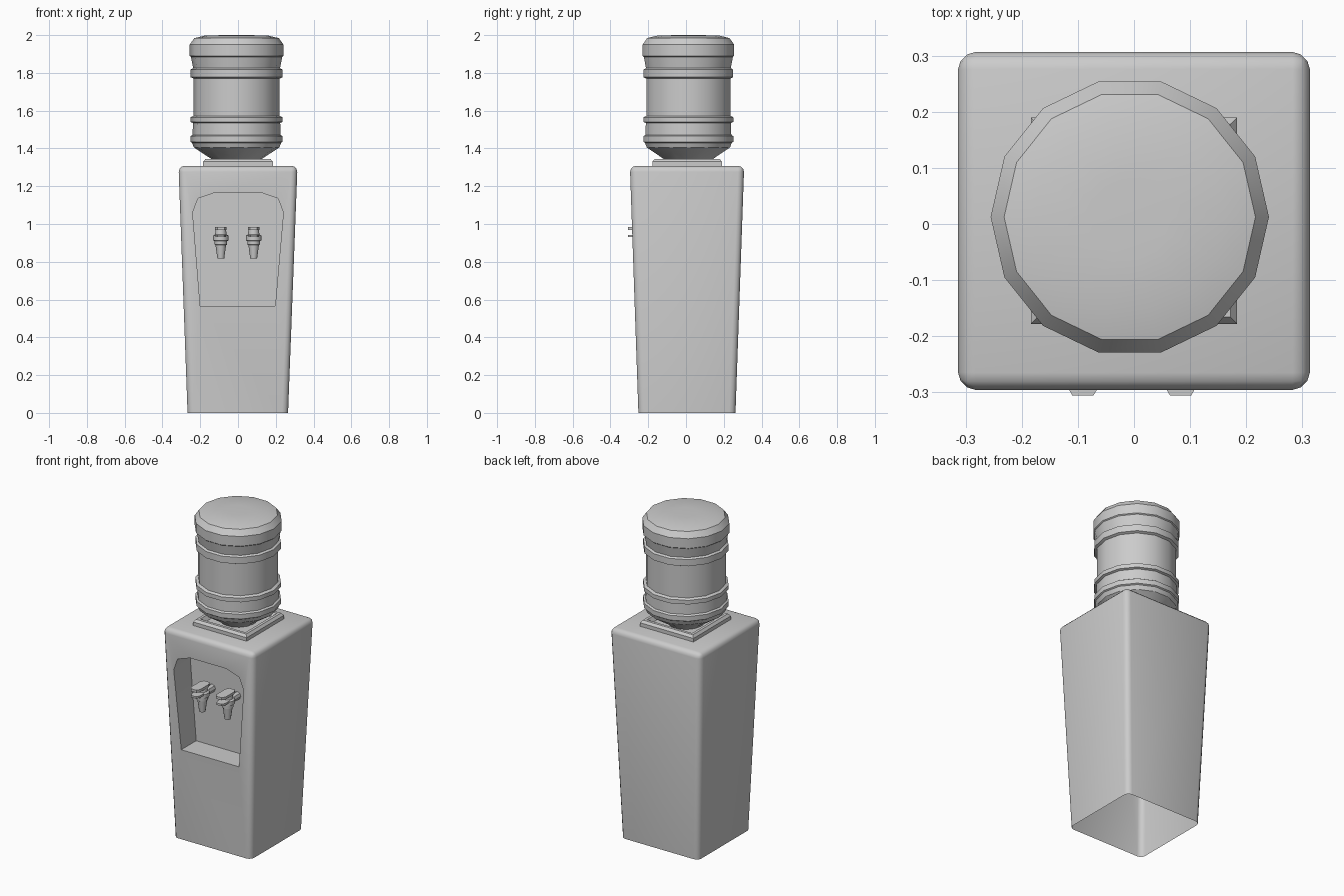
import bpy, bmesh
from math import cos, sin, pi, radians

if "Cube" in bpy.data.objects:
    bpy.data.objects.remove(bpy.data.objects["Cube"])


def finish(name, bm, angle=32):
    bmesh.ops.recalc_face_normals(bm, faces=bm.faces)
    me = bpy.data.meshes.new(name)
    bm.to_mesh(me)
    bm.free()
    ob = bpy.data.objects.new(name, me)
    bpy.context.collection.objects.link(ob)
    bpy.ops.object.select_all(action='DESELECT')
    ob.select_set(True)
    bpy.context.view_layer.objects.active = ob
    if angle:
        bpy.ops.object.shade_smooth_by_angle(angle=radians(angle))
    return ob


def loft(bm, rings, cap_start=True, cap_end=True):
    vs = [[bm.verts.new(p) for p in r] for r in rings]
    n = len(vs[0])
    for a, b in zip(vs, vs[1:]):
        for i in range(n):
            j = (i + 1) % n
            bm.faces.new((a[i], a[j], b[j], b[i]))
    if cap_start:
        bm.faces.new(vs[0][::-1])
    if cap_end:
        bm.faces.new(vs[-1])


def circle(cx, cy, z, r, n):
    return [(cx + r * cos(2 * pi * i / n), cy + r * sin(2 * pi * i / n), z) for i in range(n)]


def rect(x0, x1, y0, y1, z):
    return [(x0, y0, z), (x1, y0, z), (x1, y1, z), (x0, y1, z)]


# Tapered cabinet with rounded corners
bm = bmesh.new()
loft(bm, [rect(-.267, .265, -.252, .262, 0), rect(-.315, .315, -.297, .308, 1.308)])
edges = [e for e in bm.edges if max(v.co.z for v in e.verts) > 0.1]
bmesh.ops.bevel(bm, geom=edges, offset=.032, offset_type='OFFSET', segments=3,
                profile=.5, affect='EDGES', clamp_overlap=True)
cabinet = finish("cabinet", bm, 0)

# Dispensing alcove cut into the front
outline = [(-.2, .567), (.197, .567), (.24, 1.06), (.212, 1.135), (.125, 1.165),
           (-.125, 1.165), (-.212, 1.135), (-.24, 1.06)]
bm = bmesh.new()
loft(bm, [[(x, y, z) for x, z in outline] for y in (-.5, -.125)])
cutter = finish("alcove_cutter", bm, 0)
cutter.hide_render = True
mod = cabinet.modifiers.new("alcove", 'BOOLEAN')
mod.object = cutter
mod.operation = 'DIFFERENCE'
mod.solver = 'EXACT'
bpy.context.view_layer.objects.active = cabinet
bpy.ops.object.modifier_apply(modifier=mod.name)
bpy.data.objects.remove(cutter)

# Open underside
bm = bmesh.new()
bm.from_mesh(cabinet.data)
under = [f for f in bm.faces if all(v.co.z < .001 for v in f.verts)]
bmesh.ops.delete(bm, geom=under, context='FACES')
bm.to_mesh(cabinet.data)
bm.free()
bpy.ops.object.select_all(action='DESELECT')
cabinet.select_set(True)
bpy.ops.object.shade_smooth_by_angle(angle=radians(35))

# Square bottle seat with a sunken middle
bm = bmesh.new()
seat = [(.184, 1.3), (.184, 1.33), (.172, 1.345), (.155, 1.345), (.14, 1.32)]
loft(bm, [rect(-h, h, .006 - h, .006 + h, z) for h, z in seat], cap_start=False)
finish("bottle_seat", bm)

# Fourteen-sided bottle with raised ribs
profile = [(.10, 1.315), (.13, 1.342), (.226, 1.405), (.236, 1.43), (.244, 1.435), (.244, 1.465),
           (.233, 1.472), (.231, 1.535), (.244, 1.54), (.244, 1.565), (.228, 1.573),
           (.228, 1.77), (.243, 1.777), (.243, 1.818), (.23, 1.825), (.242, 1.885),
           (.248, 1.89), (.248, 1.95), (.224, 1.984), (.17, 1.997), (.07, 2.0)]
bm = bmesh.new()
loft(bm, [circle(-.0075, .0125, z, r, 14) for r, z in profile])
finish("bottle", bm)


# Taps: spout, collar, feed pipe and two forward lever plates
def plate(bm, x, z, half, thick):
    pts = [(-.6, -.306), (.6, -.306), (1, -.285), (1, -.20), (.6, -.175),
           (-.6, -.175), (-1, -.20), (-1, -.285)]
    loft(bm, [[(x + u * half, y, z + dz) for u, y in pts] for dz in (-thick, thick)])


for side, x in (("left", -.091), ("right", .083)):
    bm = bmesh.new()
    loft(bm, [circle(x, -.22, z, r, 10) for z, r in
              ((.817, .018), (.888, .028), (.891, .033), (.91, .034), (.913, .041),
               (.938, .041), (.945, .03), (.97, .028))])
    plate(bm, x, .937, .028, .006)
    plate(bm, x, .976, .031, .008)
    loft(bm, [[(x + .024 * cos(pi * i / 4), y, .925 + .024 * sin(pi * i / 4))
               for i in range(8)] for y in (-.22, -.12)])
    finish(side + "_tap", bm, 40)
